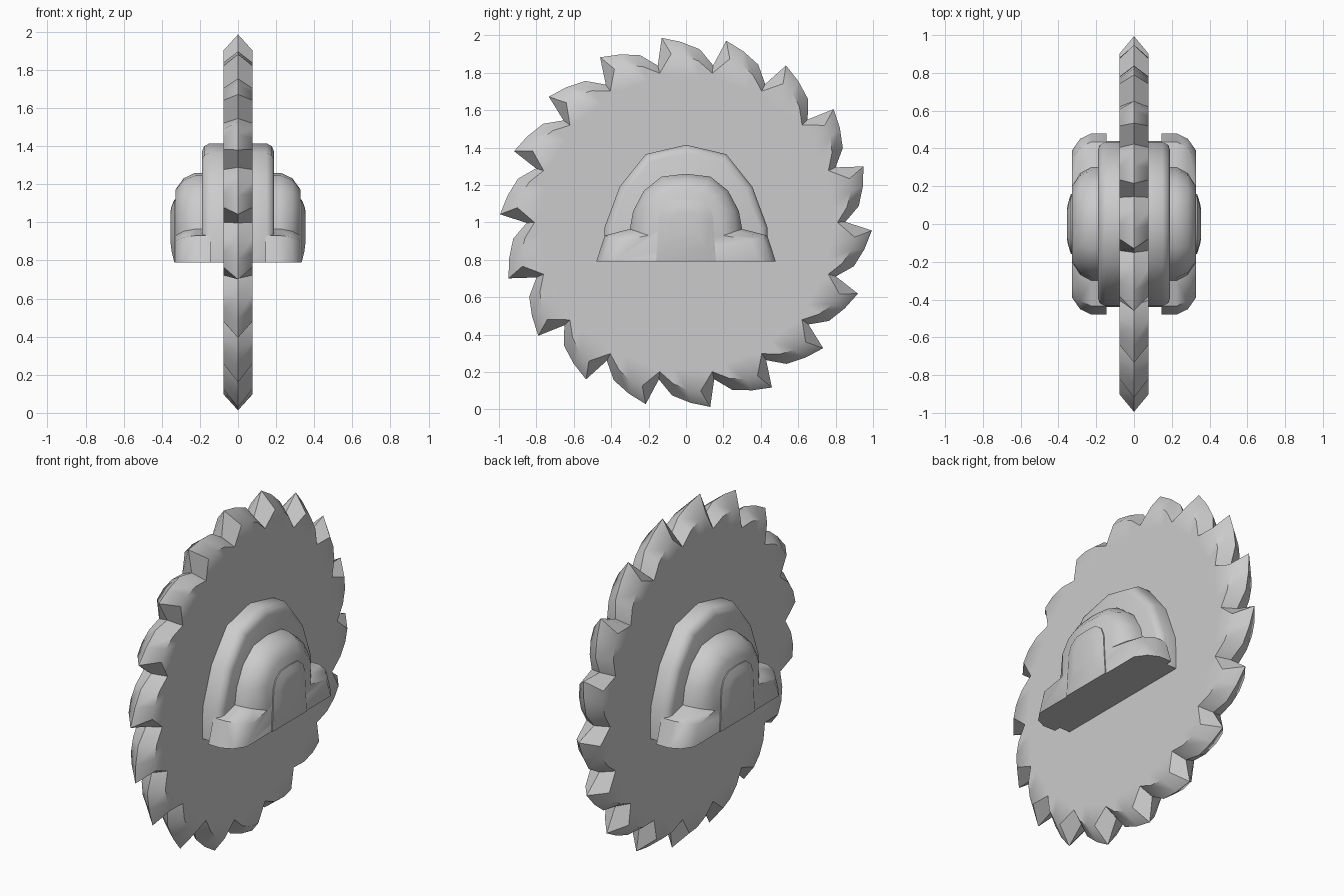
import bpy, bmesh
from math import sin, cos, radians

if "Cube" in bpy.data.objects:
    bpy.data.objects.remove(bpy.data.objects["Cube"], do_unlink=True)

steel = bpy.data.materials.new("plain_grey_steel")
steel.use_nodes = True
grey = (0.6, 0.6, 0.6, 1)
steel.diffuse_color = grey
steel.node_tree.nodes["Principled BSDF"].inputs["Base Color"].default_value = grey


def loft(name, sections, cap_start, cap_end, smooth):
    """Join equal-length closed outlines (x, [(y, z)]) into one skin."""
    bm = bmesh.new()
    rings = [[bm.verts.new((x, y, z)) for y, z in pts] for x, pts in sections]
    n = len(rings[0])
    for a, b in zip(rings, rings[1:]):
        for i in range(n):
            j = (i + 1) % n
            bm.faces.new((a[i], a[j], b[j], b[i]))
    if cap_start:
        bm.faces.new(rings[0][::-1])
    if cap_end:
        bm.faces.new(rings[-1])
    bmesh.ops.recalc_face_normals(bm, faces=bm.faces)
    mesh = bpy.data.meshes.new(name)
    bm.to_mesh(mesh)
    bm.free()
    mesh.materials.append(steel)
    obj = bpy.data.objects.new(name, mesh)
    bpy.context.collection.objects.link(obj)
    bpy.ops.object.select_all(action="DESELECT")
    obj.select_set(True)
    bpy.context.view_layer.objects.active = obj
    bpy.ops.object.shade_smooth_by_angle(angle=radians(smooth))
    return obj


def both(half):
    """Complete a half outline running from the foot to the crown."""
    return half + [(-y, z) for y, z in reversed(half) if y > 0]


def blend(a, b, t):
    return [(p[0] + (q[0] - p[0]) * t, p[1] + (q[1] - p[1]) * t) for p, q in zip(a, b)]


# Saw blade: each tooth has a raked back, a gullet and a steep face
TEETH = 18


def toothed(points):
    out = []
    for k in range(TEETH):
        for angle, r in points:
            a = radians(-7.5 + k * 360 / TEETH + angle)
            out.append((r * sin(a), 1 + r * cos(a)))
    return out


edge = toothed([(0, 0.995), (6, 0.965), (12.1, 0.928), (17.3, 0.852)])
side = toothed([(2.5, 0.905), (7, 0.895), (12, 0.865), (17.5, 0.81)])
disc = toothed([(2.5, 0.78), (7, 0.78), (12, 0.78), (17.5, 0.78)])
T = 0.077
loft("saw_blade", [(-T, disc), (-T, side), (0, edge), (T, side), (T, disc)], True, True, 48)

# Half outlines of the hub parts
collar = [(0.44, 0.79), (0.435, 0.975), (0.355, 1.19), (0.215, 1.365), (0, 1.415)]
collar_in = [(0.40, 0.79), (0.395, 0.97), (0.32, 1.17), (0.19, 1.325), (0, 1.37)]
foot = [(0.48, 0.79), (0.435, 0.93), (0.30, 0.965), (0.283, 1.06),
        (0.225, 1.17), (0.13, 1.245), (0, 1.26)]
foot_in = [(0.39, 0.79), (0.347, 0.905), (0.2, 0.93), (0.2, 1.07),
           (0.15, 1.14), (0.085, 1.17), (0, 1.172)]
dome = [(0.16, 0.79), (0.15, 0.93), (0.145, 1.03), (0.125, 1.08), (0.08, 1.115), (0, 1.12)]
dome_in = [(0.07, 0.90), (0.08, 0.93), (0.08, 1.0), (0.07, 1.03), (0.04, 1.05), (0, 1.055)]

# Each side of the blade carries a collar, a footed arch and a domed cap
for tag, s in (("left", 1), ("right", -1)):
    o, i = both(collar), both(collar_in)
    loft(tag + "_collar", [(s * 0.07, o), (s * 0.15, o), (s * 0.178, blend(o, i, 0.35)),
                           (s * 0.19, i)], False, True, 50)
    o, i = both(foot), both(foot_in)
    loft(tag + "_bearing_foot", [(s * 0.145, o), (s * 0.225, o), (s * 0.285, blend(o, i, 0.32)),
                                 (s * 0.328, i)], True, True, 45)
    o, i = both(dome), both(dome_in)
    loft(tag + "_axle_cap", [(s * 0.325, o), (s * 0.334, o), (s * 0.349, blend(o, i, 0.55)),
                             (s * 0.355, i)], False, True, 40)
